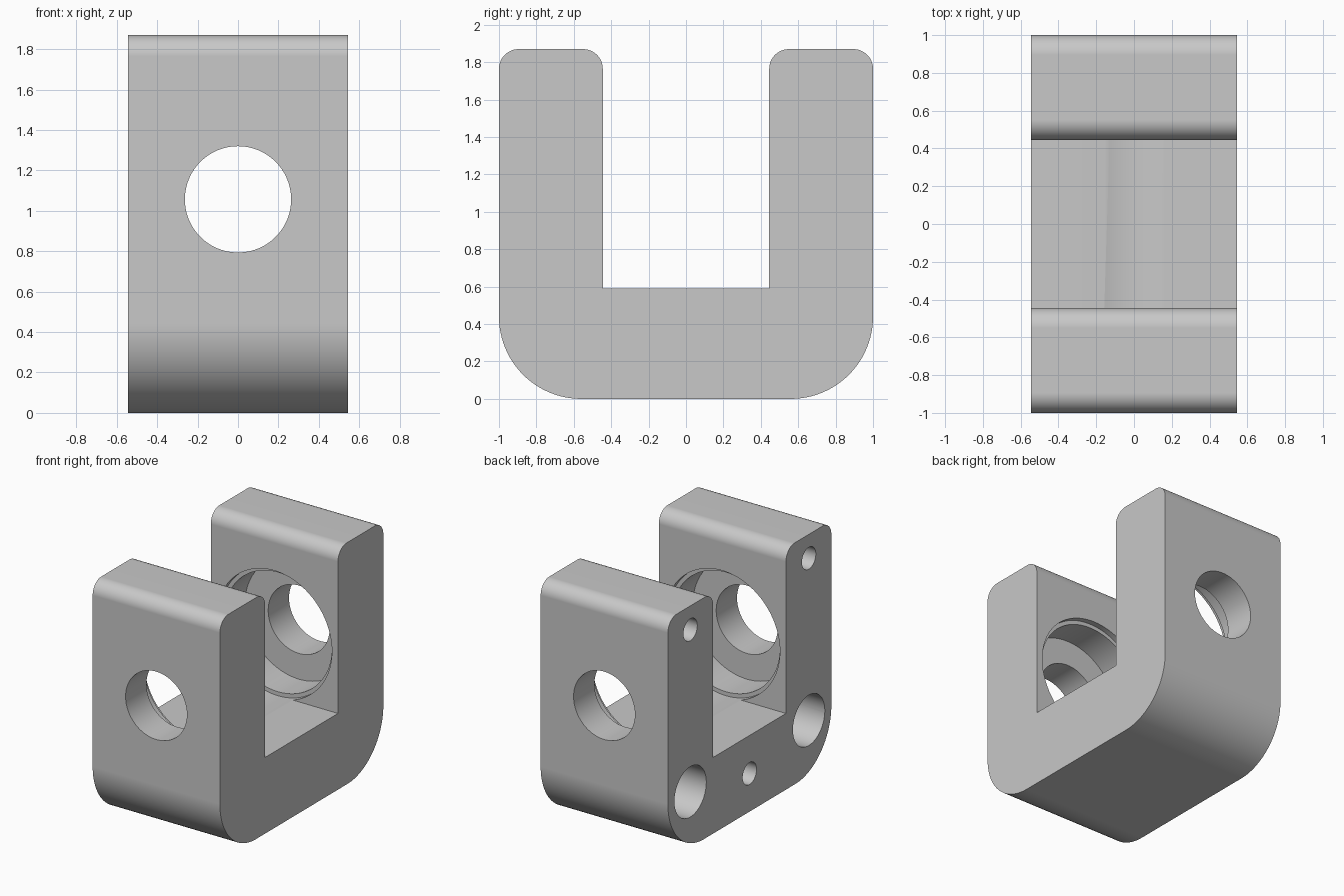
import bpy, bmesh
from math import sin, cos, pi, radians
from mathutils import Matrix

cube = bpy.data.objects.get("Cube")
if cube:
    bpy.data.objects.remove(cube, do_unlink=True)

HALF_X, TOP, FLOOR, SLOT = 0.545, 1.87, 0.59, 0.445
BORE_Z = 1.057

steel = bpy.data.materials.new("light_grey_metal")
steel.use_nodes = True
grey = (0.58, 0.58, 0.58, 1)
steel.diffuse_color = grey
steel.node_tree.nodes["Principled BSDF"].inputs["Base Color"].default_value = grey


def make_object(name, bm):
    bmesh.ops.recalc_face_normals(bm, faces=bm.faces)
    mesh = bpy.data.meshes.new(name)
    bm.to_mesh(mesh)
    bm.free()
    mesh.materials.append(steel)
    obj = bpy.data.objects.new(name, mesh)
    bpy.context.collection.objects.link(obj)
    return obj


def arc(cy, cz, r, start, end, steps):
    """Points of a rounded corner, angles in degrees."""
    angles = [radians(start + (end - start) * i / steps) for i in range(steps + 1)]
    return [(cy + r * cos(a), cz + r * sin(a)) for a in angles]


# Clevis body: half of the U profile, mirrored, extruded along x
R_BASE, R_TIP = 0.44, 0.105
half = arc(1 - R_BASE, R_BASE, R_BASE, -90, 0, 24)
half += arc(1 - R_TIP, TOP - R_TIP, R_TIP, 0, 90, 12)
half += arc(SLOT + R_TIP, TOP - R_TIP, R_TIP, 90, 180, 12)
half.append((SLOT, FLOOR))
outline = half + [(-y, z) for y, z in reversed(half)]

bm = bmesh.new()
face = bm.faces.new([bm.verts.new((-HALF_X, y, z)) for y, z in outline])
ext = bmesh.ops.extrude_face_region(bm, geom=[face])
moved = [v for v in ext["geom"] if isinstance(v, bmesh.types.BMVert)]
bmesh.ops.translate(bm, verts=moved, vec=(2 * HALF_X, 0, 0))
body = make_object("clevis_body", bm)


def drill(name, centre, radius, length, axis, sides=64):
    """Cut a round hole along x or y, then discard the cutter."""
    turn = Matrix.Rotation(pi / 2, 4, "Y" if axis == "x" else "X")
    bm = bmesh.new()
    bmesh.ops.create_cone(bm, cap_ends=True, segments=sides, radius1=radius,
                          radius2=radius, depth=length,
                          matrix=Matrix.Translation(centre) @ turn)
    cutter = make_object(name, bm)
    cutter.hide_render = True
    mod = body.modifiers.new(name, "BOOLEAN")
    mod.operation = "DIFFERENCE"
    mod.solver = "EXACT"
    mod.object = cutter
    bpy.context.view_layer.objects.active = body
    bpy.ops.object.modifier_apply(modifier=name)
    bpy.data.objects.remove(cutter, do_unlink=True)


# Stepped pin bore through both arms
for name, radius, reach in (("bore_mouth", 0.493, 0.49),
                            ("bore_seat", 0.462, 0.745),
                            ("pin_hole", 0.263, 1.2)):
    drill(name, (0, 0, BORE_Z), radius, 2 * reach, "y", 96)

# Blind holes in the mounting side
for side in (-1, 1):
    drill("bolt_hole", (-HALF_X, side * 0.725, 0.43), 0.195, 0.76, "x")
    drill("upper_dowel_hole", (-HALF_X, side * 0.725, 1.685), 0.085, 0.6, "x", 40)
drill("lower_dowel_hole", (-HALF_X, 0, 0.295), 0.085, 0.6, "x", 40)

# Smooth curves, crisp edges
bpy.ops.object.select_all(action="DESELECT")
body.select_set(True)
bpy.context.view_layer.objects.active = body
bpy.ops.object.shade_smooth_by_angle(angle=radians(30))
weighted = body.modifiers.new("flat_face_normals", "WEIGHTED_NORMAL")
weighted.keep_sharp = True
